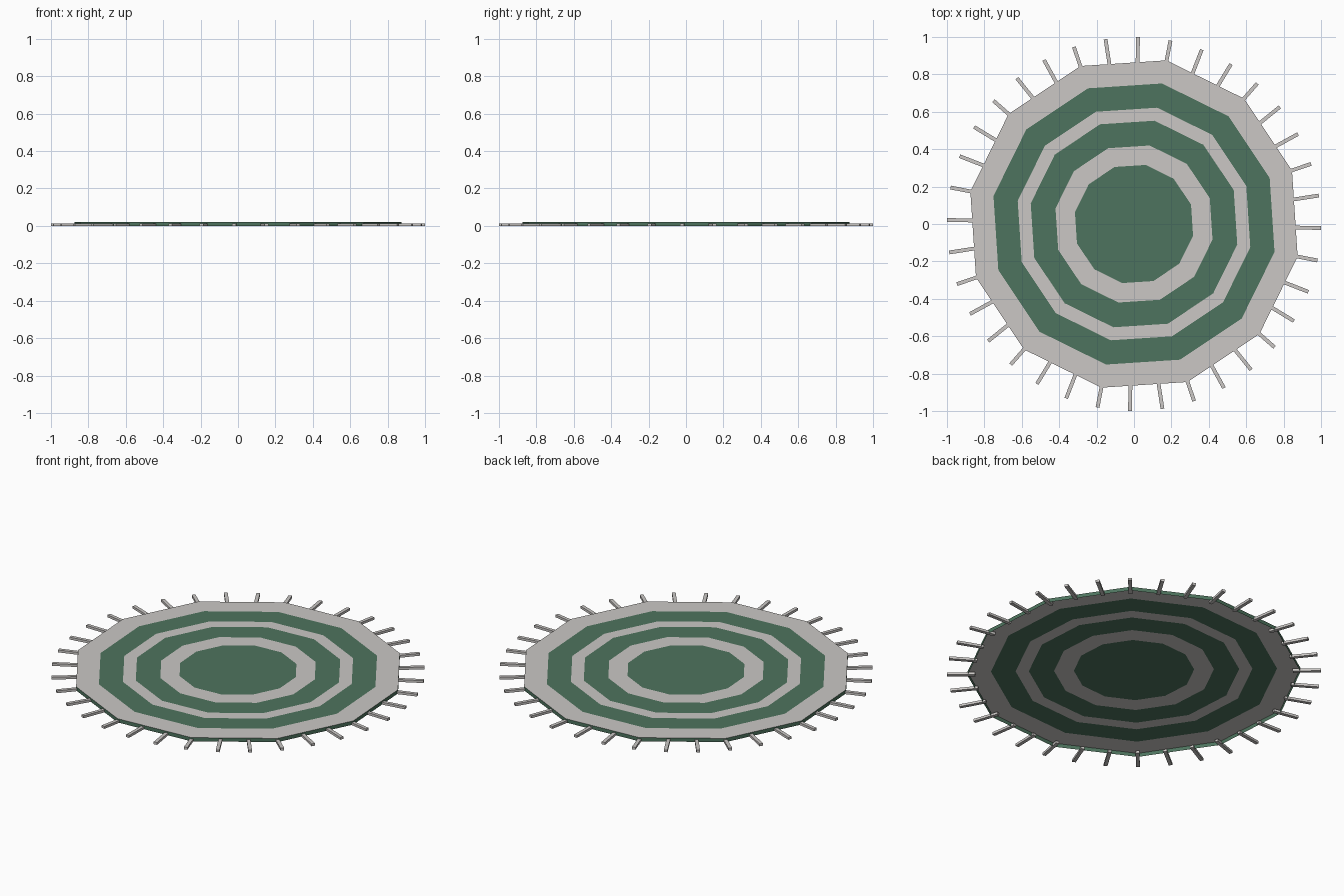
import bpy, bmesh, math
from mathutils import Matrix

if "Cube" in bpy.data.objects:
    bpy.data.objects.remove(bpy.data.objects["Cube"])

SIDES = 12
TURN = math.radians(18.75)
TOP = 0.022


def material(name, rgb):
    m = bpy.data.materials.new(name)
    m.diffuse_color = (*rgb, 1.0)
    m.use_nodes = True
    m.node_tree.nodes["Principled BSDF"].inputs["Base Color"].default_value = m.diffuse_color
    return m


green = material("muted green", (0.076, 0.174, 0.112))
grey = material("pale grey", (0.597, 0.575, 0.560))


def make_object(name, bm):
    mesh = bpy.data.meshes.new(name)
    bm.to_mesh(mesh)
    bm.free()
    for m in (green, grey):
        mesh.materials.append(m)
    obj = bpy.data.objects.new(name, mesh)
    bpy.context.collection.objects.link(obj)
    return obj


def loop(bm, radius, z):
    return [bm.verts.new((radius * math.cos(TURN + 2 * math.pi * i / SIDES),
                          radius * math.sin(TURN + 2 * math.pi * i / SIDES), z))
            for i in range(SIDES)]


def bridge(bm, inner, outer, index):
    for i in range(SIDES):
        j = (i + 1) % SIDES
        face = bm.faces.new((inner[i], outer[i], outer[j], inner[j]))
        face.material_index = index


# Rug: striped twelve-sided sheet with a green rim folded down to the floor
bm = bmesh.new()
previous = loop(bm, 0.322, TOP)
bm.faces.new(previous).material_index = 0
for k, radius in enumerate((0.428, 0.563, 0.634, 0.766, 0.892)):
    current = loop(bm, radius, TOP)
    bridge(bm, previous, current, 1 - k % 2)
    previous = current
bridge(bm, previous, loop(bm, 0.892, 0.0), 0)
make_object("rug", bm)

# Fringe: 36 small radial tassels lying on the floor
bm = bmesh.new()
for i in range(36):
    mat = (Matrix.Rotation(TURN + math.radians(10 * i), 4, 'Z')
           @ Matrix.Translation((0.925, 0, 0.007))
           @ Matrix.Diagonal((0.15, 0.02, 0.014, 1)))
    bmesh.ops.create_cube(bm, size=1, matrix=mat)
for f in bm.faces:
    f.material_index = 1
make_object("fringe", bm)
